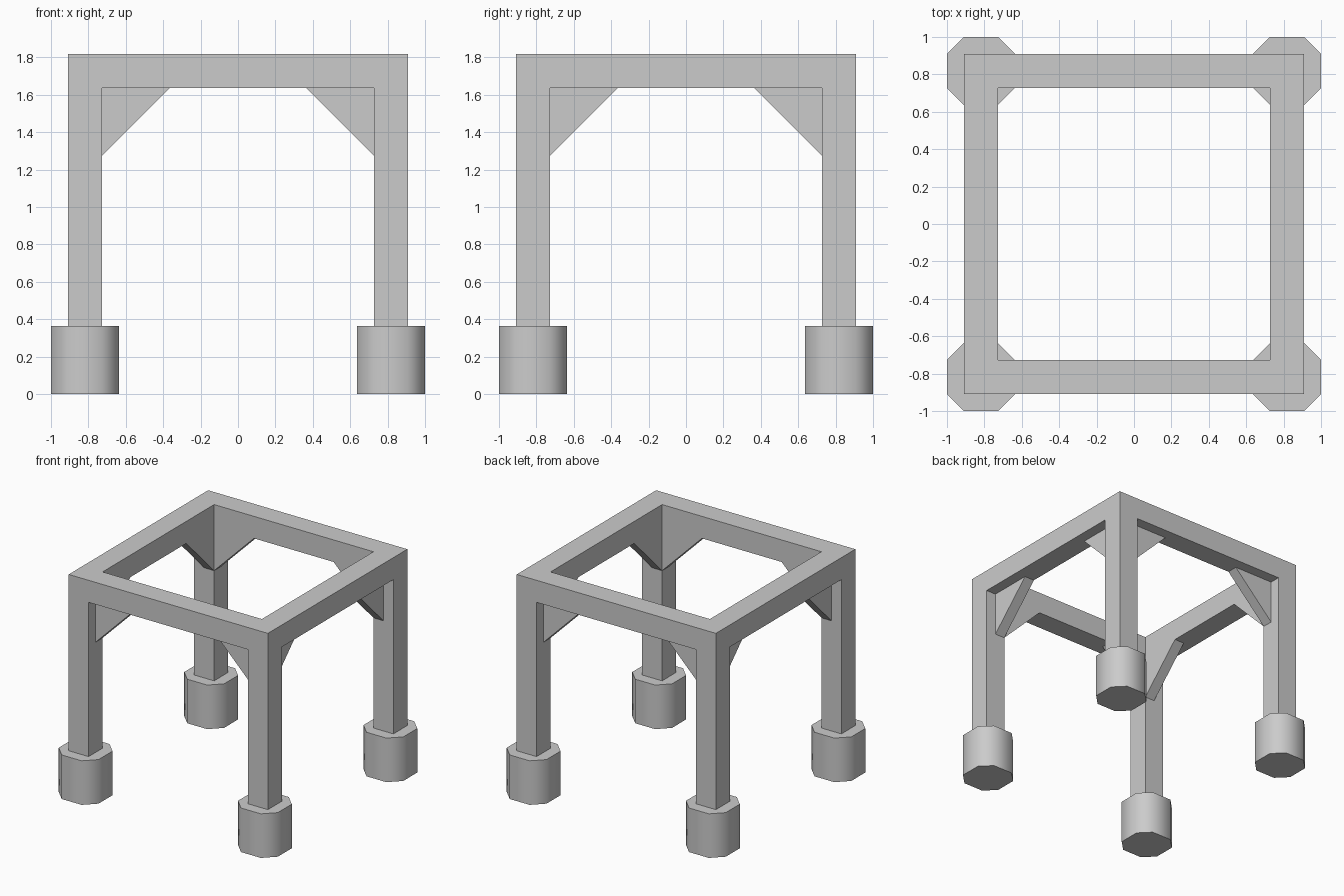
import bpy, bmesh, math
from mathutils import Matrix, Vector

if "Cube" in bpy.data.objects:
    bpy.data.objects.remove(bpy.data.objects["Cube"])

U = 2 / 11                       # module: thickness of a post
OUT, INN, MID = 5 * U, 4 * U, 4.5 * U
TOP, UNDER, FOOT = 10 * U, 9 * U, 2 * U


def add_object(name, bm):
    bmesh.ops.recalc_face_normals(bm, faces=bm.faces[:])
    me = bpy.data.meshes.new(name)
    bm.to_mesh(me)
    bm.free()
    ob = bpy.data.objects.new(name, me)
    bpy.context.collection.objects.link(ob)
    return ob


def extrude(bm, faces, vec):
    geom = bmesh.ops.extrude_face_region(bm, geom=faces)["geom"]
    verts = [g for g in geom if isinstance(g, bmesh.types.BMVert)]
    bmesh.ops.translate(bm, verts=verts, vec=vec)


def prism(name, points, vec, matrix=Matrix()):
    bm = bmesh.new()
    face = bm.faces.new([bm.verts.new(p) for p in points])
    extrude(bm, [face], vec)
    bmesh.ops.transform(bm, matrix=matrix, verts=bm.verts[:])
    return add_object(name, bm)


# Top frame and four posts in one mesh: square ring, corners pulled down
bm = bmesh.new()
c = [-OUT, -INN, INN, OUT]
grid = [[bm.verts.new((x, y, UNDER)) for y in c] for x in c]
corners, ring = [], []
for i in range(3):
    for j in range(3):
        if i == 1 and j == 1:
            continue
        f = bm.faces.new((grid[i][j], grid[i + 1][j], grid[i + 1][j + 1], grid[i][j + 1]))
        ring.append(f)
        if i != 1 and j != 1:
            corners.append(f)
bm.verts.remove  # ring uses every grid vertex
extrude(bm, ring, Vector((0, 0, TOP - UNDER)))
corners = [f for f in bm.faces
           if all(abs(v.co.z - UNDER) < 1e-5 and abs(v.co.x) > INN - 1e-4
                  and abs(v.co.y) > INN - 1e-4 for v in f.verts)
           and f.calc_area() < 1.1 * U * U]
extrude(bm, corners, Vector((0, 0, FOOT - UNDER)))
add_object("frame_and_posts", bm)

# Corner braces, flush with the inner faces, two per side
for k, side in enumerate(("front", "right", "back", "left")):
    turn = Matrix.Rotation(k * math.pi / 2, 4, "Z")
    for s, end in ((-1, "a"), (1, "b")):
        pts = [(s * INN, -MID, UNDER), (s * 2 * U, -MID, UNDER), (s * INN, -MID, 7 * U)]
        prism(f"{side}_brace_{end}", pts, Vector((0, MID - INN, 0)), turn)

# Chamfered eight-sided feet with smooth sides
h, q = U, U / 2
octagon = [(h, -q, 0), (h, q, 0), (q, h, 0), (-q, h, 0),
           (-h, q, 0), (-h, -q, 0), (-q, -h, 0), (q, -h, 0)]
for sy, row in ((-1, "front"), (1, "back")):
    for sx, col in ((-1, "left"), (1, "right")):
        foot = prism(f"{row}_{col}_foot", octagon, Vector((0, 0, FOOT)),
                     Matrix.Translation((sx * MID, sy * MID, 0)))
        bpy.ops.object.select_all(action="DESELECT")
        foot.select_set(True)
        bpy.context.view_layer.objects.active = foot
        bpy.ops.object.shade_smooth_by_angle(angle=math.radians(50))
